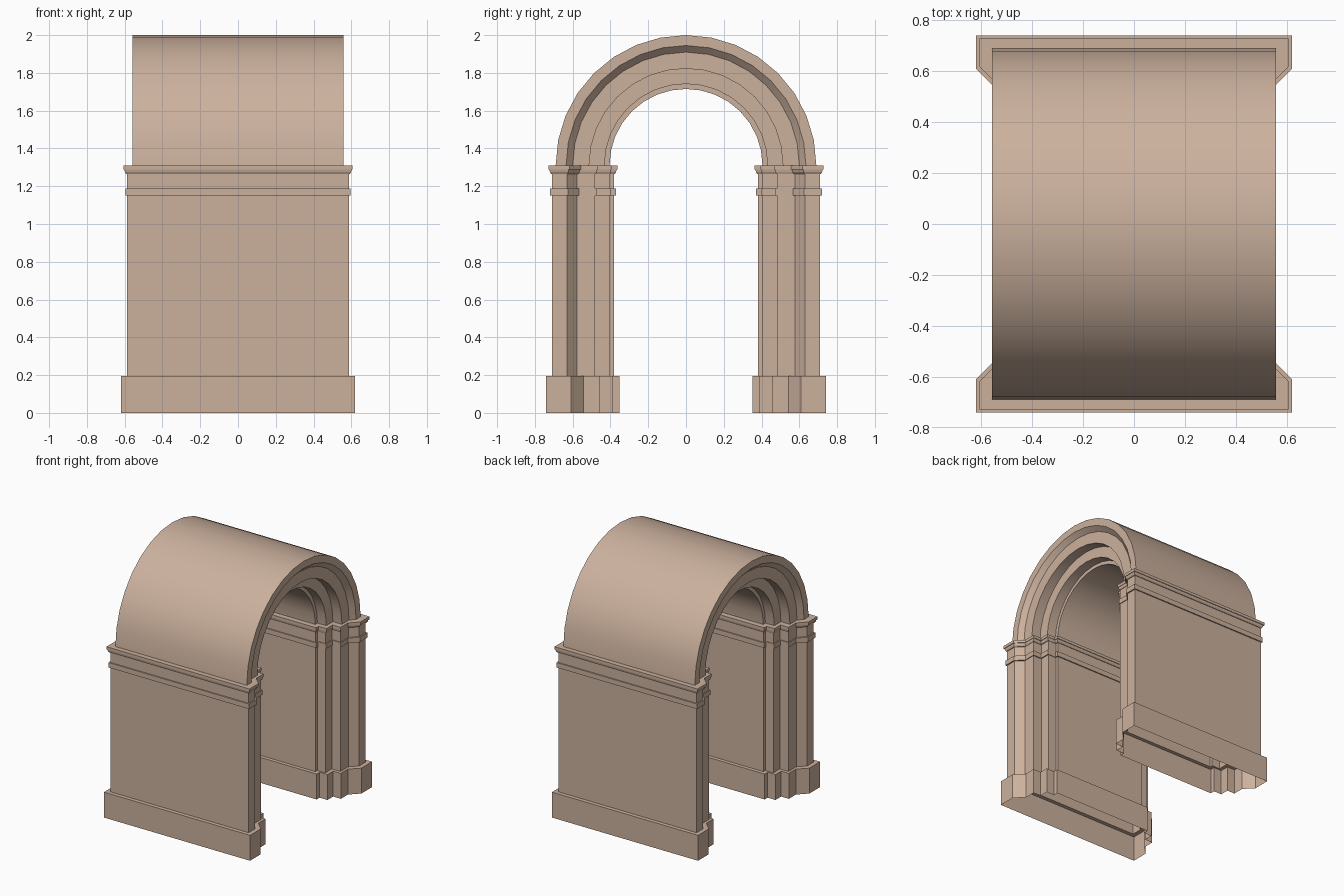
import bpy, bmesh, math

if "Cube" in bpy.data.objects:
    bpy.data.objects.remove(bpy.data.objects["Cube"])

# Half plans (x, y): outer face, bevel, three stepped reveals, inner face
SHAFT = [(.587, .71), (.587, .63), (.533, .576), (.533, .482),
         (.46, .482), (.46, .402), (.392, .402), (.392, .38)]
PLINTH = [(.62, .74), (.62, .61), (.553, .543), (.553, .457),
          (.488, .457), (.488, .388), (.421, .388), (.421, .352)]
ARCH = [(.558, .69), (.558, .635), (.523, .60), (.523, .513),
        (.447, .513), (.447, .432), (.372, .432), (.372, .405)]
SPRING = 1.31      # height where the arch starts
SEGMENTS = 16


def plan(t):
    """Shaft plan swollen towards the plinth plan by factor t."""
    return [(a + (c - a) * t, b + (d - b) * t)
            for (a, b), (c, d) in zip(SHAFT, PLINTH)]


def full(half):
    """Mirror a half plan in x to get the closed loop."""
    return half + [(-x, y) for x, y in reversed(half)]


def loft(name, rings, mat):
    bm = bmesh.new()
    loops = [[bm.verts.new(p) for p in ring] for ring in rings]
    for a, b in zip(loops, loops[1:]):
        n = len(a)
        for i in range(n):
            j = (i + 1) % n
            bm.faces.new((a[i], a[j], b[j], b[i]))
    bmesh.ops.recalc_face_normals(bm, faces=bm.faces)
    mesh = bpy.data.meshes.new(name)
    bm.to_mesh(mesh)
    bm.free()
    mesh.materials.append(mat)
    obj = bpy.data.objects.new(name, mesh)
    bpy.context.collection.objects.link(obj)
    return obj


stone = bpy.data.materials.new("stone")
stone.diffuse_color = (.60, .44, .34, 1)
stone.use_nodes = True
stone.node_tree.nodes["Principled BSDF"].inputs["Base Color"].default_value = stone.diffuse_color

# Piers: plinth, shaft, band and moulded capital (height, swelling)
LEVELS = [(0, 1), (.195, 1), (.195, 0), (1.15, 0), (1.15, .3), (1.188, .3),
          (1.188, 0), (1.265, 0), (1.265, .15), (1.275, .35), (1.288, .45),
          (1.288, .6), (SPRING, .6)]
for name, side in (("front_pier", -1), ("back_pier", 1)):
    rings = [[(x, side * y, z) for x, y in full(plan(t))] for z, t in LEVELS]
    rings.append([(x, side * y, SPRING) for x, y in full(ARCH)])
    loft(name, rings, stone)

# Barrel arch: the stepped profile swept over a half circle
rings = []
for i in range(SEGMENTS + 1):
    a = math.pi * i / SEGMENTS
    rings.append([(x, r * math.cos(a), SPRING + r * math.sin(a))
                  for x, r in full(ARCH)])
arch = loft("barrel_arch", rings, stone)
bpy.context.view_layer.objects.active = arch
arch.select_set(True)
bpy.ops.object.shade_smooth_by_angle(angle=math.radians(30))
